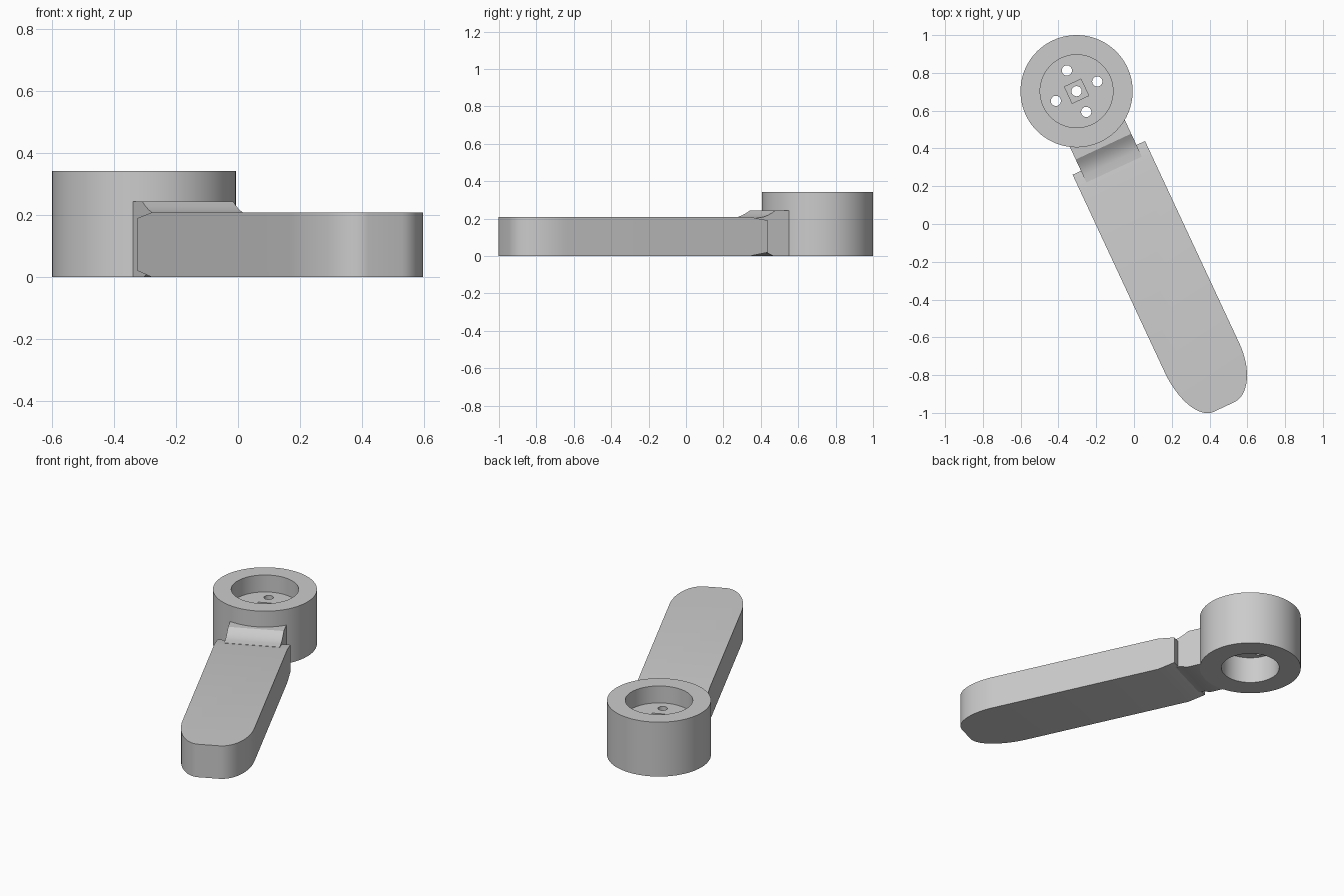
import bpy
import bmesh
from math import sin, cos, pi, radians
from mathutils import Matrix

if "Cube" in bpy.data.objects:
    bpy.data.objects.remove(bpy.data.objects["Cube"], do_unlink=True)

grey = bpy.data.materials.new("plain grey")
grey.use_nodes = True
colour = (0.6, 0.6, 0.6, 1)
grey.diffuse_color = colour
grey.node_tree.nodes["Principled BSDF"].inputs["Base Color"].default_value = colour

# Local frame: x runs along the lever from the hub centre, z is up
FRAME = Matrix.Translation((-0.304, 0.703, 0)) @ Matrix.Rotation(radians(-65), 4, "Z")


def finish(bm, name):
    bmesh.ops.recalc_face_normals(bm, faces=bm.faces)
    bm.transform(FRAME)
    mesh = bpy.data.meshes.new(name)
    bm.to_mesh(mesh)
    bm.free()
    mesh.materials.append(grey)
    obj = bpy.data.objects.new(name, mesh)
    bpy.context.collection.objects.link(obj)
    return obj


def loft(loops, name):
    """Skin a stack of equal-length loops and cap both ends."""
    bm = bmesh.new()
    rows = [[bm.verts.new(p) for p in loop] for loop in loops]
    count = len(rows[0])
    for low, high in zip(rows, rows[1:]):
        for i in range(count):
            j = (i + 1) % count
            bm.faces.new((low[i], low[j], high[j], high[i]))
    bm.faces.new(rows[0])
    bm.faces.new(rows[-1])
    return finish(bm, name)


def cylinder(name, radius, z0, z1, x=0, y=0, sides=96, turn=0):
    def ring(z):
        return [(x + radius * cos(turn + 2 * pi * i / sides),
                 y + radius * sin(turn + 2 * pi * i / sides), z) for i in range(sides)]
    return loft([ring(z0), ring(z1)], name)


def smooth(obj):
    bpy.ops.object.select_all(action="DESELECT")
    obj.select_set(True)
    bpy.context.view_layer.objects.active = obj
    bpy.ops.object.shade_smooth_by_angle(angle=radians(30))


def cut(obj, cutter):
    cutter.hide_render = True
    mod = obj.modifiers.new("cut", "BOOLEAN")
    mod.operation = "DIFFERENCE"
    mod.solver = "EXACT"
    mod.object = cutter
    bpy.context.view_layer.objects.active = obj
    bpy.ops.object.modifier_apply(modifier=mod.name)
    bpy.data.objects.remove(cutter, do_unlink=True)


# Hub: recess above, bore below, a web between with a square pocket and holes
hub = cylinder("hub", 0.297, 0, 0.343)
cut(hub, cylinder("recess_cutter", 0.193, 0.236, 0.4))
cut(hub, cylinder("bore_cutter", 0.17, -0.1, 0.167))
cut(hub, cylinder("pocket_cutter", 0.068, 0.21, 0.3, sides=4, turn=pi / 4))
cut(hub, cylinder("centre_hole_cutter", 0.027, 0.1, 0.3, sides=32))
for k in range(4):
    a = k * pi / 2
    cut(hub, cylinder("screw_hole_cutter", 0.027, 0.1, 0.3,
                      0.121 * cos(a), 0.121 * sin(a), sides=32))
smooth(hub)

# Lever arm: rounded blunt tip, shallow chamfers above and below the inner end
STEPS = 16


def arm_loop(z, start):
    pts = [(start, -0.206, z)]
    for i in range(STEPS + 1):
        a = pi / 2 * i / STEPS
        pts.append((1.545 + 0.3 * sin(a), -0.06 - 0.146 * cos(a), z))
    for i in range(STEPS + 1):
        a = pi / 2 * i / STEPS
        pts.append((1.575 + 0.27 * cos(a), 0.06 + 0.157 * sin(a), z))
    pts.append((start, 0.217, z))
    return pts


arm = loft([arm_loop(0, 0.498), arm_loop(0.02, 0.392),
            arm_loop(0.19, 0.392), arm_loop(0.208, 0.498)], "lever_arm")
smooth(arm)

# Neck: side profile swept across, sloping from the hub down to the arm
profile = [(0.225, 0), (0.337, 0), (0.37, 0.015), (0.46, 0.02), (0.46, 0.203),
           (0.42, 0.205), (0.395, 0.209), (0.37, 0.218), (0.348, 0.229),
           (0.326, 0.243), (0.225, 0.243)]
neck = loft([[(x, y, z) for x, z in profile] for y in (-0.157, 0.167)], "neck")
smooth(neck)
